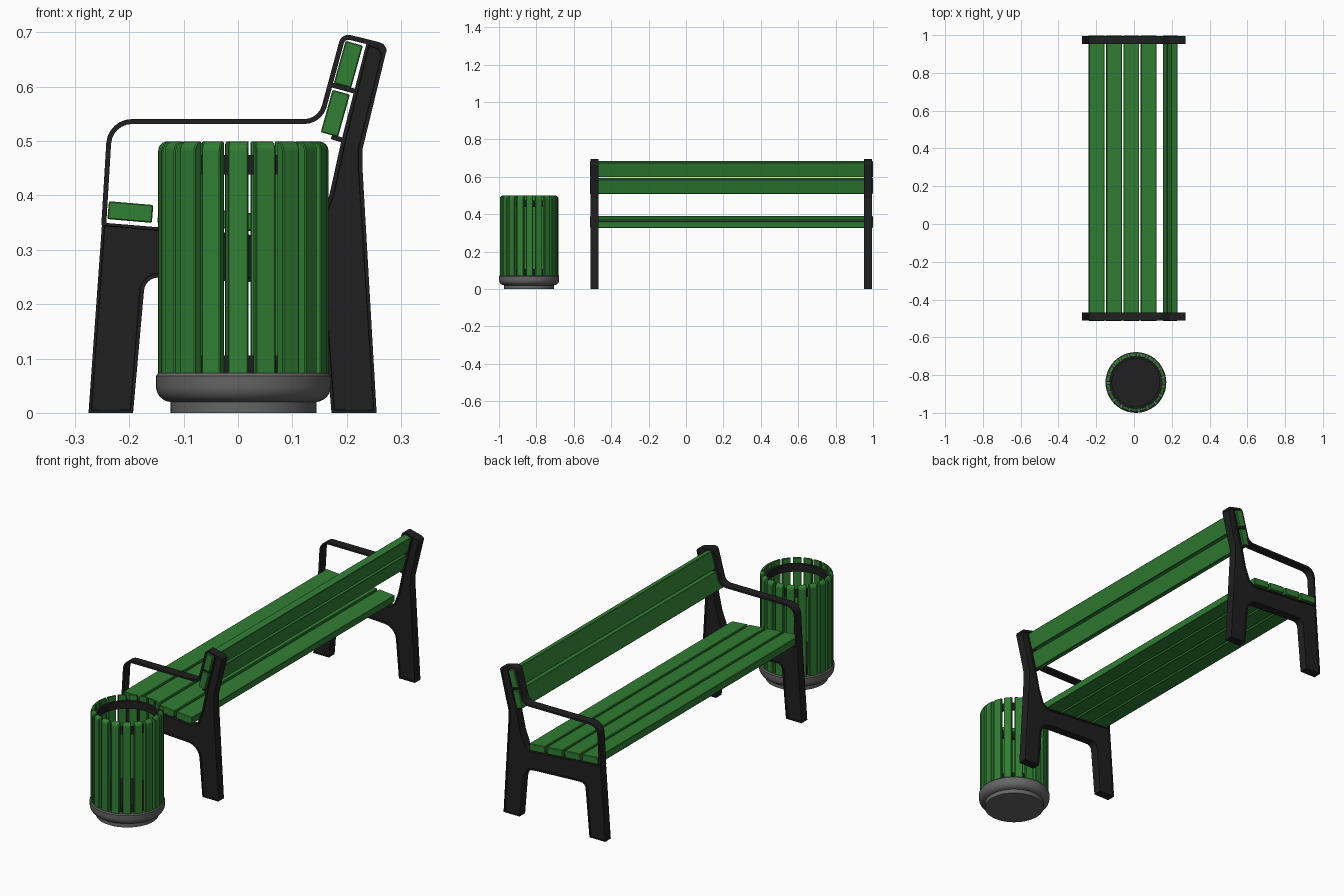
import bpy, bmesh, math
from mathutils import Matrix, Vector

if "Cube" in bpy.data.objects:
    bpy.data.objects.remove(bpy.data.objects["Cube"])


def material(name, rgb):
    m = bpy.data.materials.new(name)
    m.use_nodes = True
    m.diffuse_color = (*rgb, 1)
    m.node_tree.nodes["Principled BSDF"].inputs["Base Color"].default_value = (*rgb, 1)
    return m


GREEN = material("green paint", (0.03, 0.21, 0.033))
BLACK = material("black iron", (0.014, 0.014, 0.014))
GREY = material("grey concrete", (0.13, 0.13, 0.13))


def finish(bm, name, mat, bevel=0, smooth=False):
    bmesh.ops.recalc_face_normals(bm, faces=bm.faces)
    mesh = bpy.data.meshes.new(name)
    bm.to_mesh(mesh)
    bm.free()
    mesh.materials.append(mat)
    ob = bpy.data.objects.new(name, mesh)
    bpy.context.collection.objects.link(ob)
    if bevel:
        mod = ob.modifiers.new("edges", "BEVEL")
        mod.width, mod.segments = bevel, 1
    if smooth:
        bpy.ops.object.select_all(action="DESELECT")
        ob.select_set(True)
        bpy.context.view_layer.objects.active = ob
        bpy.ops.object.shade_smooth_by_angle(angle=math.radians(35))
    return ob


def extrude(bm, outline, y0, y1):
    """Extrude an (x, z) outline along y and return the two end caps."""
    cap = bm.faces.new([bm.verts.new((x, y0, z)) for x, z in outline])
    out = bmesh.ops.extrude_face_region(bm, geom=[cap], use_keep_orig=True)["geom"]
    bmesh.ops.translate(bm, vec=(0, y1 - y0, 0),
                        verts=[g for g in out if isinstance(g, bmesh.types.BMVert)])
    return [cap] + [g for g in out if isinstance(g, bmesh.types.BMFace)]


def ribbon(path, width):
    """Outline of a strip of even thickness along an open (x, z) path."""
    pts = [Vector(p) for p in path]
    left, right = [], []
    for i, p in enumerate(pts):
        a = (p - pts[max(i - 1, 0)]).normalized()
        b = (pts[min(i + 1, len(pts) - 1)] - p).normalized()
        t = (a + b).normalized()
        n = Vector((-t.y, t.x)) * width / 2 / max(t.dot(b), t.dot(a), 0.5)
        left.append(p + n)
        right.append(p - n)
    return left + right[::-1]


def arc(cx, cz, r, start, end, steps=6):
    return [(cx + r * math.cos(math.radians(start + (end - start) * i / steps)),
             cz + r * math.sin(math.radians(start + (end - start) * i / steps)))
            for i in range(steps + 1)]


def board(name, x, z, width, height, tilt):
    bm = bmesh.new()
    bmesh.ops.create_cube(bm, size=1, matrix=Matrix.Translation((x, 0.243, z))
                          @ Matrix.Rotation(math.radians(tilt), 4, "Y")
                          @ Matrix.Diagonal((width, 1.512, height, 1)))
    finish(bm, name, GREEN, 0.002)


def lathe(name, profile, mat, smooth=True):
    """Revolve a closed (radius, z) profile about the bin axis."""
    bm = bmesh.new()
    steps = 48
    rings = [[bm.verts.new((BIN_X + r * math.cos(math.tau * i / steps),
                            BIN_Y + r * math.sin(math.tau * i / steps), z))
              for i in range(steps)] for r, z in profile]
    for a, b in zip(rings, rings[1:] + rings[:1]):
        for i in range(steps):
            j = (i + 1) % steps
            bm.faces.new((a[i], a[j], b[j], b[i]))
    bmesh.ops.remove_doubles(bm, verts=bm.verts, dist=0.0001)
    finish(bm, name, mat, smooth=smooth)


# Bench end frames: cast legs, with a recessed web on both sides
LEGS = ([(-0.275, 0), (-0.25, 0.35), (0.115, 0.32), (0.143, 0.335), (0.168, 0.4),
         (0.19, 0.5), (0.237, 0.682), (0.262, 0.676), (0.272, 0.662),
         (0.229, 0.485), (0.229, 0.45), (0.255, 0), (0.172, 0)]
        + arc(0.095, 0.175, 0.062, 5, 87)
        + arc(-0.147, 0.223, 0.026, 92, 175) + [(-0.193, 0)])
# Arm rest strip that runs on up over the top of the back
ARM = ([(-0.247, 0.345)] + arc(-0.195, 0.493, 0.043, 176, 90)
       + arc(0.122, 0.574, 0.038, -90, -17, 5)
       + arc(0.203, 0.678, 0.013, 165, 76, 4) + arc(0.256, 0.665, 0.013, 75, -10, 3))
BRACKETS = [[(0.17, 0.604), (0.218, 0.591)], [(0.172, 0.508), (0.195, 0.501)]]

for side, y0, y1 in (("front", -0.511, -0.469), ("rear", 0.953, 0.995)):
    bm = bmesh.new()
    caps = extrude(bm, LEGS, y0, y1)
    bmesh.ops.recalc_face_normals(bm, faces=bm.faces)
    bmesh.ops.inset_region(bm, faces=caps, thickness=0.007, depth=0)
    bmesh.ops.inset_region(bm, faces=caps, thickness=0.001, depth=-0.004)
    finish(bm, side + "_end_frame", BLACK)
    bm = bmesh.new()
    extrude(bm, ribbon(ARM, 0.009), y0, y1)
    for path in BRACKETS:
        extrude(bm, ribbon(path, 0.009), y0, y1)
    finish(bm, side + "_arm_rest", BLACK, smooth=True)

# Seat and back boards
for i in range(4):
    board(f"seat_board_{i + 1}", -0.198 + 0.0917 * i, 0.3695 - 0.0075 * i, 0.082, 0.033, 4.9)
board("lower_back_board", 0.179, 0.551, 0.033, 0.081, 15.5)
board("upper_back_board", 0.203, 0.641, 0.033, 0.081, 15.5)

# Litter bin: concrete base, dark floor and hoop
BIN_X, BIN_Y = 0.01, -0.839
lathe("bin_base", [(0, 0), (0.134, 0), (0.134, 0.02)] + arc(0.132, 0.049, 0.029, -85, 0)
      + [(0.161, 0.068), (0.157, 0.073), (0, 0.073)], GREY)
lathe("bin_floor", [(0, 0.071), (0.138, 0.071), (0.138, 0.106), (0, 0.106)], BLACK)
lathe("bin_hoop", [(0.126, 0.439), (0.138, 0.439), (0.138, 0.474), (0.126, 0.474)], BLACK)

# Ring of upright bin slats with rounded top corners
SLAT = ([(0.137, 0.071), (0.156, 0.071)] + arc(0.14, 0.483, 0.016, 0, 80, 4) + [(0.137, 0.5)])
COUNT = 19
bm = bmesh.new()
for i in range(COUNT):
    before = set(bm.verts)
    extrude(bm, SLAT, -0.0185, 0.0185)
    turn = math.radians(-93.6) + math.tau * i / COUNT
    bmesh.ops.transform(bm, verts=[v for v in bm.verts if v not in before],
                        matrix=Matrix.Translation((BIN_X, BIN_Y, 0)) @ Matrix.Rotation(turn, 4, "Z"))
finish(bm, "bin_slats", GREEN, 0.002)
